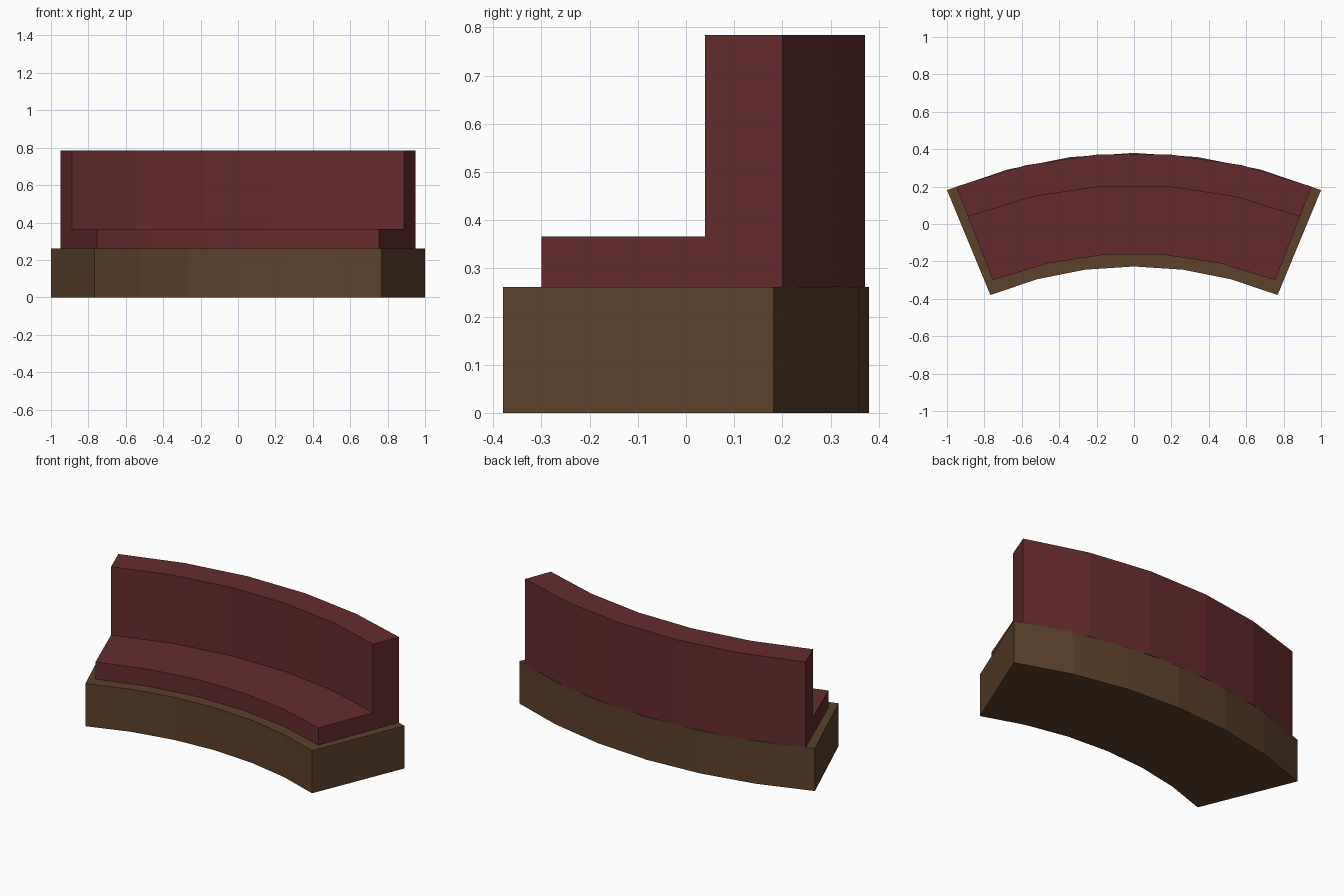
import bpy, bmesh, math

if "Cube" in bpy.data.objects:
    bpy.data.objects.remove(bpy.data.objects["Cube"])

CENTRE_Y = -2.233  # centre of the curve shared by all parts


def material(name, rgb):
    m = bpy.data.materials.new(name)
    m.diffuse_color = (*rgb, 1)
    m.use_nodes = True
    m.node_tree.nodes["Principled BSDF"].inputs["Base Color"].default_value = m.diffuse_color
    return m


def arc_sweep(name, profile, half_deg, segments, mat):
    """Sweep a closed (radius, height) profile along a faceted arc."""
    bm = bmesh.new()
    rings = []
    for i in range(segments + 1):
        a = math.radians(half_deg) * (2 * i / segments - 1)
        rings.append([bm.verts.new((r * math.sin(a), CENTRE_Y + r * math.cos(a), z))
                      for r, z in profile])
    n = len(profile)
    for p, q in zip(rings, rings[1:]):
        for k in range(n):
            j = (k + 1) % n
            bm.faces.new((p[k], p[j], q[j], q[k]))
    bm.faces.new(rings[0])
    bm.faces.new(rings[-1][::-1])
    bmesh.ops.recalc_face_normals(bm, faces=bm.faces[:])
    mesh = bpy.data.meshes.new(name)
    bm.to_mesh(mesh)
    bm.free()
    mesh.materials.append(mat)
    obj = bpy.data.objects.new(name, mesh)
    bpy.context.collection.objects.link(obj)
    return obj


red = material("dark_red_upholstery", (0.130, 0.024, 0.026))
brown = material("brown_wood", (0.107, 0.053, 0.024))

# Wooden plinth
arc_sweep("base", [(2.006, 0), (2.613, 0), (2.613, 0.261), (2.006, 0.261)],
          22.5, 6, brown)

# Seat and backrest as one L-shaped section
arc_sweep("seat_and_backrest",
          [(2.075, 0.261), (2.612, 0.261), (2.612, 0.784),
           (2.44, 0.784), (2.44, 0.366), (2.075, 0.366)],
          21.33, 5, red)
